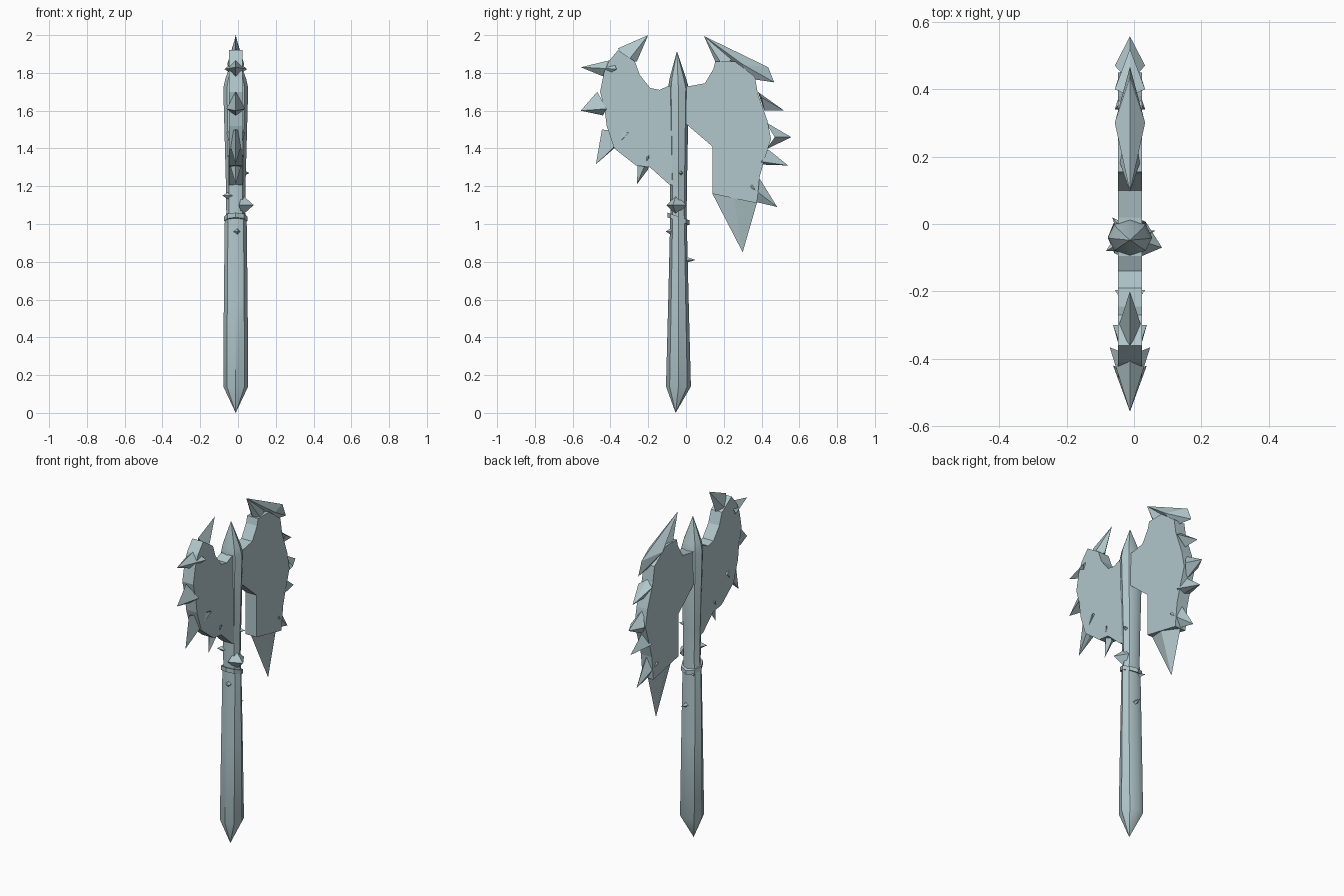
import bpy
import bmesh
import math
from mathutils import Vector

cube = bpy.data.objects.get("Cube")
if cube:
    bpy.data.objects.remove(cube, do_unlink=True)

CENTRE_X = -0.012
HALF_THICKNESS = 0.036

steel = bpy.data.materials.new("pale_blue_steel")
steel.use_nodes = True
colour = (0.44, 0.57, 0.60, 1.0)
steel.diffuse_color = colour
steel.node_tree.nodes["Principled BSDF"].inputs["Base Color"].default_value = colour


def finish(bm, name, smooth_angle=None):
    """Turn a bmesh into a named object with the steel material."""
    bmesh.ops.recalc_face_normals(bm, faces=bm.faces)
    mesh = bpy.data.meshes.new(name)
    bm.to_mesh(mesh)
    bm.free()
    mesh.materials.append(steel)
    obj = bpy.data.objects.new(name, mesh)
    bpy.context.collection.objects.link(obj)
    if smooth_angle:
        bpy.ops.object.select_all(action='DESELECT')
        bpy.context.view_layer.objects.active = obj
        obj.select_set(True)
        bpy.ops.object.shade_smooth_by_angle(angle=math.radians(smooth_angle))
    return obj


def slab(name, outline):
    """Flat blade plate: a side outline in (y, z) extruded across x."""
    bm = bmesh.new()
    face = bm.faces.new([bm.verts.new((CENTRE_X - HALF_THICKNESS, y, z)) for y, z in outline])
    grown = bmesh.ops.extrude_face_region(bm, geom=[face])
    moved = [v for v in grown["geom"] if isinstance(v, bmesh.types.BMVert)]
    bmesh.ops.translate(bm, vec=(2 * HALF_THICKNESS, 0, 0), verts=moved)
    bmesh.ops.triangulate(bm, faces=[f for f in bm.faces if len(f.verts) > 4])
    return finish(bm, name)


def spike(name, tip, upper, lower, side, width, tail=None):
    """Diamond-based spike; the side point is mirrored across the blade."""
    bm = bmesh.new()

    def vert(point, x=0.0):
        return bm.verts.new((CENTRE_X + x, point[0], point[1]))

    ring = [vert(upper), vert(side, width), vert(lower), vert(side, -width)]
    ends = [vert(tip)]
    if tail:
        ends.append(vert(tail))
    else:
        bm.faces.new(ring)
    for end in ends:
        for i in range(4):
            bm.faces.new((ring[i], ring[(i + 1) % 4], end))
    return finish(bm, name)


def lathe(name, rings, sides=8, tilt=0.0, smooth_angle=40):
    """Stack of elliptical rings (z, y centre, x radius, y radius)."""
    bm = bmesh.new()
    loops = []
    for z, cy, rx, ry in rings:
        loop = []
        for i in range(sides):
            a = math.tau * i / sides
            dy = ry * math.sin(a)
            loop.append(bm.verts.new((CENTRE_X + rx * math.cos(a), cy + dy, z + tilt * dy)))
        loops.append(loop)
    for low, high in zip(loops, loops[1:]):
        for i in range(sides):
            j = (i + 1) % sides
            bm.faces.new((low[i], low[j], high[j], high[i]))
    bm.faces.new(loops[0])
    bm.faces.new(loops[-1])
    bmesh.ops.remove_doubles(bm, verts=bm.verts, dist=0.0005)
    return finish(bm, name, smooth_angle)


def thorn(name, tip, radius):
    """Small four-sided thorn pointing straight out of the handle."""
    tip = Vector(tip)
    axis = Vector((CENTRE_X, -0.04, tip.z))
    out = (tip - axis).normalized()
    base = axis + out * 0.035
    across = out.cross(Vector((0, 0, 1)))
    bm = bmesh.new()
    ring = [bm.verts.new(base + across * radius * math.cos(a) + Vector((0, 0, radius * math.sin(a))))
            for a in (math.tau * i / 4 for i in range(4))]
    point = bm.verts.new(tip)
    bm.faces.new(ring)
    for i in range(4):
        bm.faces.new((ring[i], ring[(i + 1) % 4], point))
    return finish(bm, name)


# Handle with pointed pommel and top
lathe("handle", [
    (0, -0.055, 0.0001, 0.0001),
    (0.14, -0.04, 0.066, 0.066),
    (0.6, -0.04, 0.063, 0.054),
    (1.02, -0.04, 0.058, 0.044),
    (1.06, -0.04, 0.05, 0.043),
    (1.25, -0.04, 0.053, 0.046),
    (1.72, -0.04, 0.066, 0.055),
    (1.77, -0.043, 0.055, 0.044),
    (1.915, -0.048, 0.0001, 0.0001),
])

# Tilted collar around the handle
lathe("handle_collar", [
    (1.015, -0.04, 0.05, 0.045), (1.015, -0.04, 0.061, 0.058),
    (1.04, -0.04, 0.061, 0.058), (1.04, -0.04, 0.05, 0.045),
], tilt=-0.35, smooth_angle=20)

# Front blade plate
slab("front_blade", [
    (-.27, 1.86), (-.245, 1.79), (-.19, 1.72), (-.14, 1.71), (-.095, 1.73),
    (-.05, 1.73), (-.05, 1.2), (-.09, 1.21), (-.19, 1.3), (-.265, 1.31),
    (-.38, 1.4), (-.42, 1.52), (-.43, 1.6), (-.455, 1.7), (-.435, 1.8),
    (-.41, 1.86), (-.36, 1.92)])

# Rear blade plate
slab("rear_blade", [
    (.155, 1.86), (.145, 1.82), (.1, 1.745), (.02, 1.73), (-.04, 1.73),
    (-.04, 1.57), (0, 1.53), (.14, 1.41), (.14, 1.16), (.375, 1.11),
    (.39, 1.25), (.415, 1.34), (.45, 1.45), (.43, 1.55), (.38, 1.69),
    (.365, 1.78), (.26, 1.86)])

# Blade horns and the long lower point
spike("front_blade_horn", (-.2, 2), (-.36, 1.93), (-.26, 1.86), (-.31, 1.86), HALF_THICKNESS)
spike("rear_blade_horn", (.095, 1.995), (.27, 1.9), (.155, 1.86), (.2, 1.83), HALF_THICKNESS)
spike("rear_blade_point", (.3, .85), (.14, 1.16), (.375, 1.11), (.25, 1.16), HALF_THICKNESS)
spike("rear_blade_crest", (.467, 1.75), (.435, 1.83), (.33, 1.77), (.3, 1.845), 0.045,
      tail=(.095, 1.995))

# Spikes along the front cutting edge, top to bottom
front_spikes = [
    ((-.557, 1.83), (-.39, 1.87), (-.435, 1.78), (-.366, 1.82), .06),
    ((-.557, 1.6), (-.47, 1.7), (-.44, 1.575), (-.42, 1.61), .05),
    ((-.477, 1.316), (-.445, 1.5), (-.387, 1.395), (-.3, 1.485), .05),
    ((-.26, 1.21), (-.255, 1.32), (-.2, 1.29), (-.196, 1.363), .045),
]

# Spikes along the rear cutting edge, top to bottom
rear_spikes = [
    ((.52, 1.6), (.38, 1.7), (.415, 1.6), (.4, 1.67), .045),
    ((.557, 1.46), (.42, 1.54), (.425, 1.395), (.47, 1.46), .045),
    ((.54, 1.31), (.435, 1.395), (.382, 1.315), (.4, 1.33), .045),
    ((.483, 1.09), (.39, 1.24), (.377, 1.115), (.34, 1.2), .045),
]
for label, group in (("front", front_spikes), ("rear", rear_spikes)):
    for number, shape in enumerate(group, 1):
        spike(f"{label}_edge_spike_{number}", *shape)

# Thorns growing from the handle
thorns = [
    ((.083, -.07, 1.1), .055), ((-.083, -.08, 1.15), .025),
    ((.062, -.02, 1.27), .018), ((-.065, .02, 1), .018),
    ((0, -.107, .96), .022), ((0, .05, .81), .018),
]
for number, (tip, radius) in enumerate(thorns, 1):
    thorn(f"handle_thorn_{number}", tip, radius)
